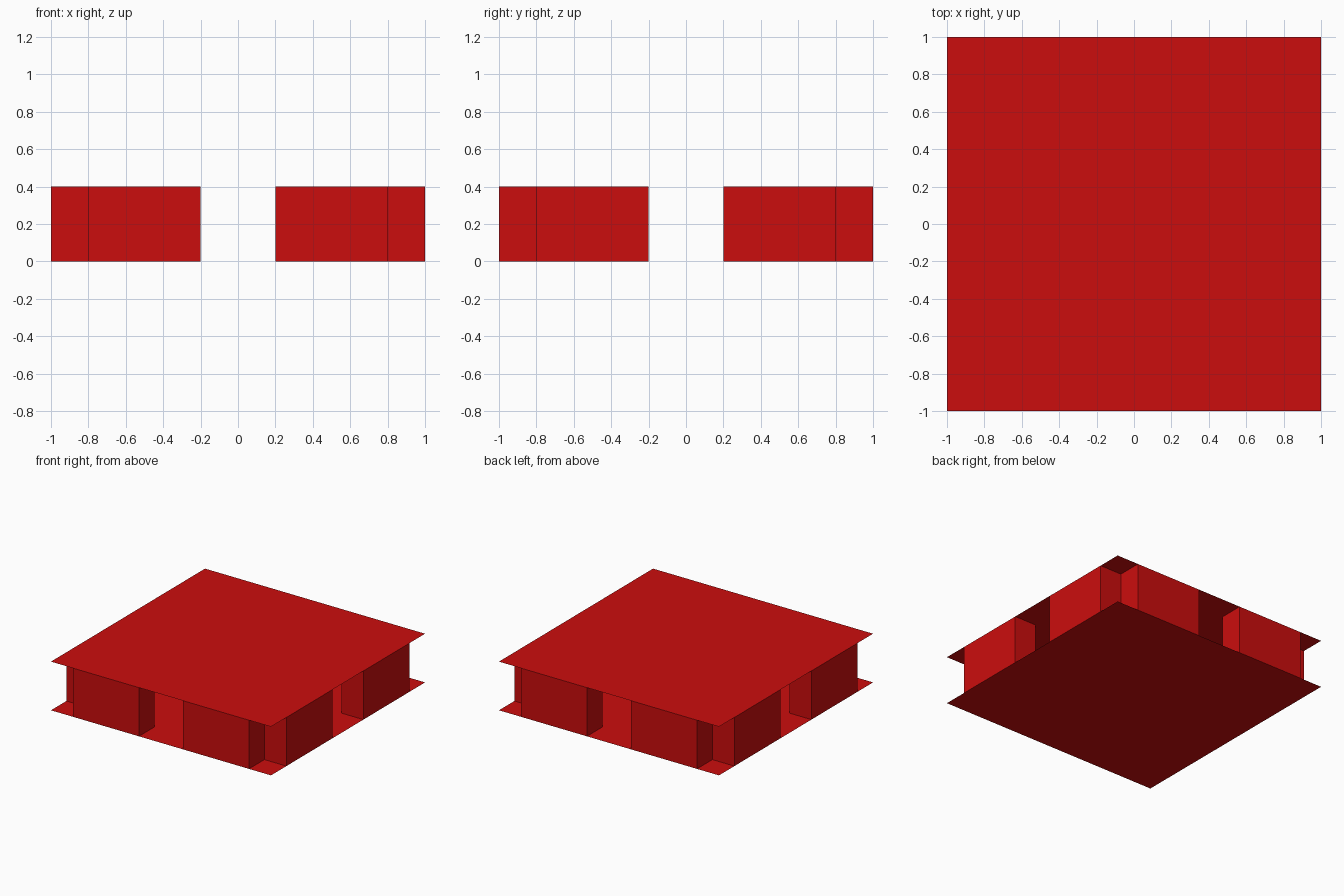
import bpy
import bmesh
from mathutils import Matrix, Vector

if "Cube" in bpy.data.objects:
    bpy.data.objects.remove(bpy.data.objects["Cube"])

HEIGHT = 0.4

red = bpy.data.materials.new("red")
red.diffuse_color = (0.6, 0.004, 0.004, 1.0)
red.use_nodes = True
red.node_tree.nodes["Principled BSDF"].inputs["Base Color"].default_value = red.diffuse_color


def finish(name, bm):
    mesh = bpy.data.meshes.new(name)
    bm.to_mesh(mesh)
    bm.free()
    mesh.materials.append(red)
    obj = bpy.data.objects.new(name, mesh)
    bpy.context.collection.objects.link(obj)
    return obj


def plate(name, z, flip):
    """Paper-thin square sheet."""
    bm = bmesh.new()
    bmesh.ops.create_grid(bm, x_segments=1, y_segments=1, size=1.0,
                          matrix=Matrix.Translation((0, 0, z)))
    if flip:
        bmesh.ops.reverse_faces(bm, faces=bm.faces[:])
    return finish(name, bm)


def wall_block(name, centre, size):
    """Upright block, open where it meets the plates."""
    bm = bmesh.new()
    matrix = (Matrix.Translation((centre[0], centre[1], HEIGHT / 2))
              @ Matrix.Diagonal((size[0], size[1], HEIGHT, 1)))
    bmesh.ops.create_cube(bm, size=1.0, matrix=matrix)
    bm.normal_update()
    caps = [f for f in bm.faces if abs(f.normal.z) > 0.9]
    bmesh.ops.delete(bm, geom=caps, context='FACES_ONLY')
    return finish(name, bm)


# Top and bottom sheets
plate("top_plate", HEIGHT, False)
plate("bottom_plate", 0.0, True)

# Two wall blocks along each side, with gaps in the middle and at the corners
for a, side in ((-1, "first"), (1, "second")):
    for b, end in ((-1, "near"), (1, "far")):
        wall_block(f"cross_wall_{side}_{end}", (a * 0.5, b * 0.9), (0.6, 0.2))
        wall_block(f"side_wall_{side}_{end}", (b * 0.9, a * 0.5), (0.2, 0.6))
